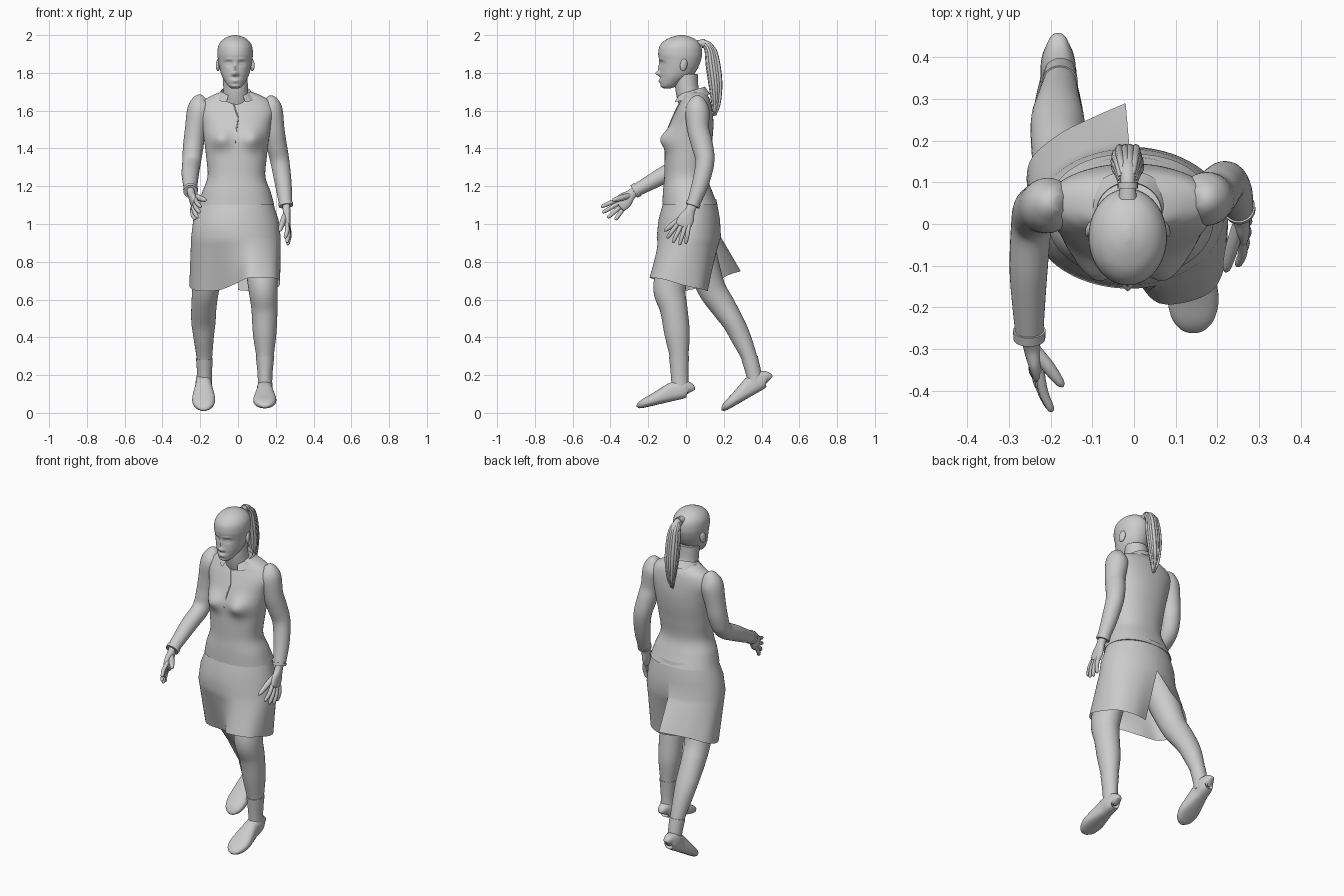
import bpy, bmesh, math, random
from mathutils import Vector
from mathutils.bvhtree import BVHTree

random.seed(4)
UP = Vector((0, 0, 1))


def smooth(pts, n):
    """Catmull-Rom resampling of equal-length tuples."""
    out, m = [], len(pts)
    for i in range(m - 1):
        q = [pts[max(i - 1, 0)], pts[i], pts[i + 1], pts[min(i + 2, m - 1)]]
        for k in range(n):
            t = k / n
            out.append([0.5 * (2 * b + (c - a) * t + (2 * a - 5 * b + 4 * c - d) * t * t
                               + (3 * b - a - 3 * c + d) * t ** 3) for a, b, c, d in zip(*q)])
    return out + [list(pts[-1])]


def make(name, rows, closed=True, cap=True):
    """Skin a list of point rows."""
    bm = bmesh.new()
    rows = [[bm.verts.new(p) for p in r] for r in rows]
    k = len(rows[0])
    for a, b in zip(rows, rows[1:]):
        for j in range(k if closed else k - 1):
            bm.faces.new((a[j], a[(j + 1) % k], b[(j + 1) % k], b[j]))
    if closed and cap:
        bm.faces.new(rows[0][::-1])
        bm.faces.new(rows[-1])
    bmesh.ops.recalc_face_normals(bm, faces=bm.faces)
    me = bpy.data.meshes.new(name)
    bm.to_mesh(me)
    bm.free()
    ob = bpy.data.objects.new(name, me)
    bpy.context.collection.objects.link(ob)
    return ob


def loft(name, pts, n=6, seg=32, up=None, p=2.0, cap=True):
    """Superelliptic tube through (x, y, z, radius x, radius across)."""
    s = smooth([q if len(q) == 5 else (*q, q[3]) for q in pts], n)
    rows = []
    for i, q in enumerate(s):
        t = up or (Vector(s[min(i + 1, len(s) - 1)][:3]) - Vector(s[max(i - 1, 0)][:3])).normalized()
        u = (Vector((1, 0, 0)) - t * t.x).normalized()
        v = t.cross(u)
        row = []
        for j in range(seg):
            a = 2 * math.pi * j / seg
            c, d = math.cos(a), math.sin(a)
            c = math.copysign(abs(c) ** (2 / p), c) * max(q[3], .001)
            d = math.copysign(abs(d) ** (2 / p), d) * max(q[4], .001)
            row.append(Vector(q[:3]) + u * c + v * d)
        rows.append(row)
    return make(name, rows, cap=cap)


def body(name, x, rings, **kw):
    """Horizontal rings given as z, front y, back y, half width."""
    return loft(name, [(x, (f + b) / 2, z, w, (b - f) / 2) for z, f, b, w in rings], up=UP, **kw)


def bump(ob, limit, bumps):
    """Push the front surface out (or in) with soft bumps: x, z, size x, size z, amount."""
    for v in ob.data.vertices:
        if v.co.y < limit:
            v.co.y -= sum(a * math.exp(-((v.co.x - x) / sx) ** 2 - ((v.co.z - z) / sz) ** 2)
                          for x, z, sx, sz, a in bumps)


# Head with face
HX = -.015
head = body("head", HX, [
    (1.717, -.115, -.085, .018), (1.73, -.135, -.05, .037), (1.76, -.138, 0, .058),
    (1.79, -.139, .04, .073), (1.83, -.138, .065, .084), (1.87, -.142, .08, .091),
    (1.9, -.147, .085, .094), (1.94, -.14, .08, .09), (1.97, -.115, .06, .072),
    (1.99, -.075, .025, .043), (2.0, -.04, -.01, .008)], n=8, seg=96)
face = [(HX, 1.797, .013, .012, .02), (HX, 1.825, .009, .025, .01),
        (HX, 1.758, .022, .009, .007), (HX, 1.776, .03, .006, -.003), (HX, 1.74, .025, .006, -.003)]
for s in (-1, 1):
    face += [(HX + s * .034, 1.85, .019, .013, -.012), (HX + s * .034, 1.848, .012, .006, .007),
             (HX + s * .033, 1.873, .022, .007, .004), (HX + s * .014, 1.793, .007, .007, .006)]
bump(head, -.05, face)

# Ears
for s in (-1, 1):
    bpy.ops.mesh.primitive_uv_sphere_add(segments=20, ring_count=12, location=(HX + s * .09, -.012, 1.842))
    ear = bpy.context.object
    ear.name = "ear"
    ear.scale = (.011, .02, .033)
    ear.rotation_euler = (-.2, 0, s * .35)

# Neck
loft("neck", [(-.01, .035, 1.63, .075, .07), (-.012, .008, 1.7, .066, .062), (HX, 0, 1.79, .065, .062)])

# Ponytail: core plus loose strands
tail = [(HX, .06, 1.955, .022, .02), (HX, .105, 1.955, .018, .018), (HX, .132, 1.92, .026, .026),
        (HX, .146, 1.84, .032, .032), (HX, .158, 1.74, .03, .03), (HX, .16, 1.66, .018, .02),
        (HX, .152, 1.6, .004, .005)]
loft("ponytail", tail, seg=20)
for i in range(14):
    a = 2 * math.pi * i / 14
    k = random.uniform(.8, 1.05)
    loft("hair_strand", [(x + math.cos(a) * r * k, y + math.sin(a) * q * k,
                          z - (random.uniform(0, .03) if z < 1.7 else 0), .003 + r * .22)
                         for x, y, z, r, q in tail[1:]], n=4, seg=8)
loft("hair_tie", [(HX, .085, 1.956, .024), (HX, .1, 1.956, .024)], n=2, seg=20)

# Shirt torso
shirt = body("shirt", -.008, [
    (1.1, -.125, .168, .2), (1.17, -.122, .14, .181), (1.25, -.115, .115, .153),
    (1.35, -.113, .125, .16), (1.45, -.105, .14, .172), (1.53, -.085, .145, .185),
    (1.6, -.055, .14, .2), (1.65, -.03, .13, .178), (1.68, -.018, .115, .13),
    (1.7, -.02, .1, .08)], n=6, seg=72, p=2.25)
bump(shirt, .02, [(s * .085 - .008, 1.45, .055, .05, .042) for s in (-1, 1)])

# Front opening edge, laid on the shirt
me = shirt.data
tree = BVHTree.FromPolygons([v.co for v in me.vertices], [tuple(p.vertices) for p in me.polygons])
edge = []
for x, z in [(-.03, 1.66), (-.012, 1.6), (0, 1.56), (-.008, 1.5), (-.014, 1.43)]:
    hit = tree.ray_cast(Vector((x, -1, z)), Vector((0, 1, 0)))[0]
    edge.append((x, hit.y, z, .003))
loft("shirt_opening", edge, seg=8)

# Folded collar, open at the front
collar = [[], [], []]
for j in range(49):
    a = math.radians(-62 + 304 * j / 48)
    c, s = math.cos(a), math.sin(a)
    for row, r, dz in zip(collar, (0, .002, .03), (-.03, .012, -.028)):
        row.append((-.012 + c * (.076 + r), .028 + s * (.07 + r), 1.693 + .022 * s + dz))
make("collar", collar, closed=False)

# Skirt: waist and hip ellipses blended into the swinging hem, split at the back
hem = smooth([(0, .1, .65), (.09, .115, .645), (.18, .08, .655), (.22, -.01, .675), (.215, -.11, .705),
              (.17, -.172, .715), (.06, -.19, .715), (-.01, -.115, .685), (-.1, -.05, .65),
              (-.2, -.02, .645), (-.25, .06, .66), (-.25, .15, .69), (-.18, .215, .725),
              (-.1, .255, .74), (-.02, .29, .75)], 6)


def ring(cx, cy, rx, ry, z):
    m = len(hem) - 1
    return [Vector((cx + rx * math.cos(a), cy + ry * math.sin(a), z))
            for a in (math.pi / 2 - 2 * math.pi * j / m for j in range(m + 1))]


rows = [ring(-.008, .022, .192, .138, 1.13), ring(-.01, .02, .205, .15, 1.08),
        ring(-.011, .017, .226, .163, 1.02), ring(-.011, .015, .237, .17, .93)]
for k in range(1, 9):
    rows.append([a.lerp(Vector(b), k / 8) for a, b in zip(rows[3], hem)])
make("skirt", rows, closed=False)

# Legs with socks
legs = {
    "right": [(.105, .01, 1.0, .1), (.122, -.055, .8, .087), (.132, -.087, .66, .077, .086),
              (.14, -.065, .55, .069, .073), (.141, -.047, .42, .062, .067), (.143, -.037, .3, .046, .05),
              (.143, -.034, .2, .036, .043), (.143, -.03, .12, .036, .043)],
    "left": [(-.11, .03, 1.0, .1), (-.15, .085, .8, .087), (-.17, .135, .66, .072, .075),
             (-.18, .192, .57, .067, .068), (-.183, .25, .48, .064, .058), (-.182, .29, .4, .054, .053),
             (-.178, .337, .29, .041, .041), (-.177, .36, .2, .036, .038), (-.177, .365, .15, .036, .038)]}
for side, pts in legs.items():
    loft(side + "_leg", pts)
    loft(side + "_sock", [(x, y, z, r + .003, (q or [r])[0] + .003) for x, y, z, r, *q in pts[-3:]])

# Shoes, modelled heel at origin and pitched onto the ball of the foot
for name, loc, pitch in (("right_shoe", (.142, .03, .085), 13), ("left_shoe", (-.182, .452, .149), 30)):
    shoe = loft(name, [(0, -s, h / 2, w, h / 2) for s, w, h in (
        (0, .014, .05), (.008, .03, .08), (.045, .041, .1), (.095, .043, .098), (.155, .054, .078),
        (.21, .061, .06), (.255, .052, .046), (.28, .034, .032), (.29, .012, .016))], p=2.6)
    shoe.location = loc
    shoe.rotation_euler.x = math.radians(pitch)

# Arms (sleeves) with cuffs
arms = {
    "right": [(.145, .06, 1.662, .02), (.16, .06, 1.645, .05, .046), (.172, .06, 1.6, .064, .064),
              (.19, .065, 1.5, .056, .058), (.204, .085, 1.42, .054, .057), (.222, .1, 1.33, .05),
              (.24, .075, 1.21, .044), (.253, .036, 1.1, .034)],
    "left": [(-.175, .05, 1.668, .02), (-.19, .05, 1.65, .05, .046), (-.205, .045, 1.6, .064, .066),
             (-.225, .04, 1.5, .056, .06), (-.237, .03, 1.41, .054, .056), (-.246, -.005, 1.325, .049),
             (-.253, -.12, 1.258, .045), (-.251, -.27, 1.175, .033)]}
for side, pts in arms.items():
    loft(side + "_sleeve", pts)
    a, b = Vector(pts[-2][:3]), Vector(pts[-1][:3])
    loft(side + "_cuff", [(*a.lerp(b, .9), .039), (*a.lerp(b, 1.04), .038)], n=2)


# Hands
def hand(side, wrist, index, little, tips, thumb):
    w, i, l = Vector(wrist), Vector(index), Vector(little)
    mid = (i + l) / 2
    loft(side + "_palm", [(*w.lerp(mid, -.15), .02, .026), (*w.lerp(mid, .2), .02, .027),
                          (*w.lerp(mid, .6), .018, .041), (*mid, .014, .04),
                          (*w.lerp(mid, 1.08), .006, .028)], seg=20, p=2.3)
    out = Vector((.006 if w.x > 0 else -.006, 0, 0))
    for k, tip in enumerate(tips):
        b, t = i.lerp(l, k / 3), Vector(tip)
        loft(side + "_finger", [(*w.lerp(b, .85), .011), (*(b.lerp(t, .45) + out), .0115),
                                (*b.lerp(t, .9), .009), (*t, .003)], n=4, seg=12)
    a, t = Vector(thumb[0]), Vector(thumb[1])
    loft(side + "_thumb", [(*a, .014), (*a.lerp(t, .45), .016), (*a.lerp(t, .88), .011), (*t, .003)],
         n=4, seg=12)


hand("right", (.256, .03, 1.09), (.258, -.045, 1.0), (.267, .014, .982),
     [(.25, -.1, .925), (.26, -.07, .9), (.266, -.035, .888), (.266, -.002, .895)],
     [(.25, .0, 1.05), (.22, -.115, .962)])
hand("left", (-.25, -.275, 1.17), (-.222, -.365, 1.128), (-.24, -.336, 1.075),
     [(-.198, -.45, 1.09), (-.204, -.443, 1.06), (-.215, -.415, 1.033), (-.228, -.375, 1.022)],
     [(-.238, -.3, 1.15), (-.17, -.39, 1.125)])

# Smooth shading throughout
bpy.ops.object.select_all(action='SELECT')
bpy.context.view_layer.objects.active = head
bpy.ops.object.shade_smooth_by_angle(angle=math.radians(50))
